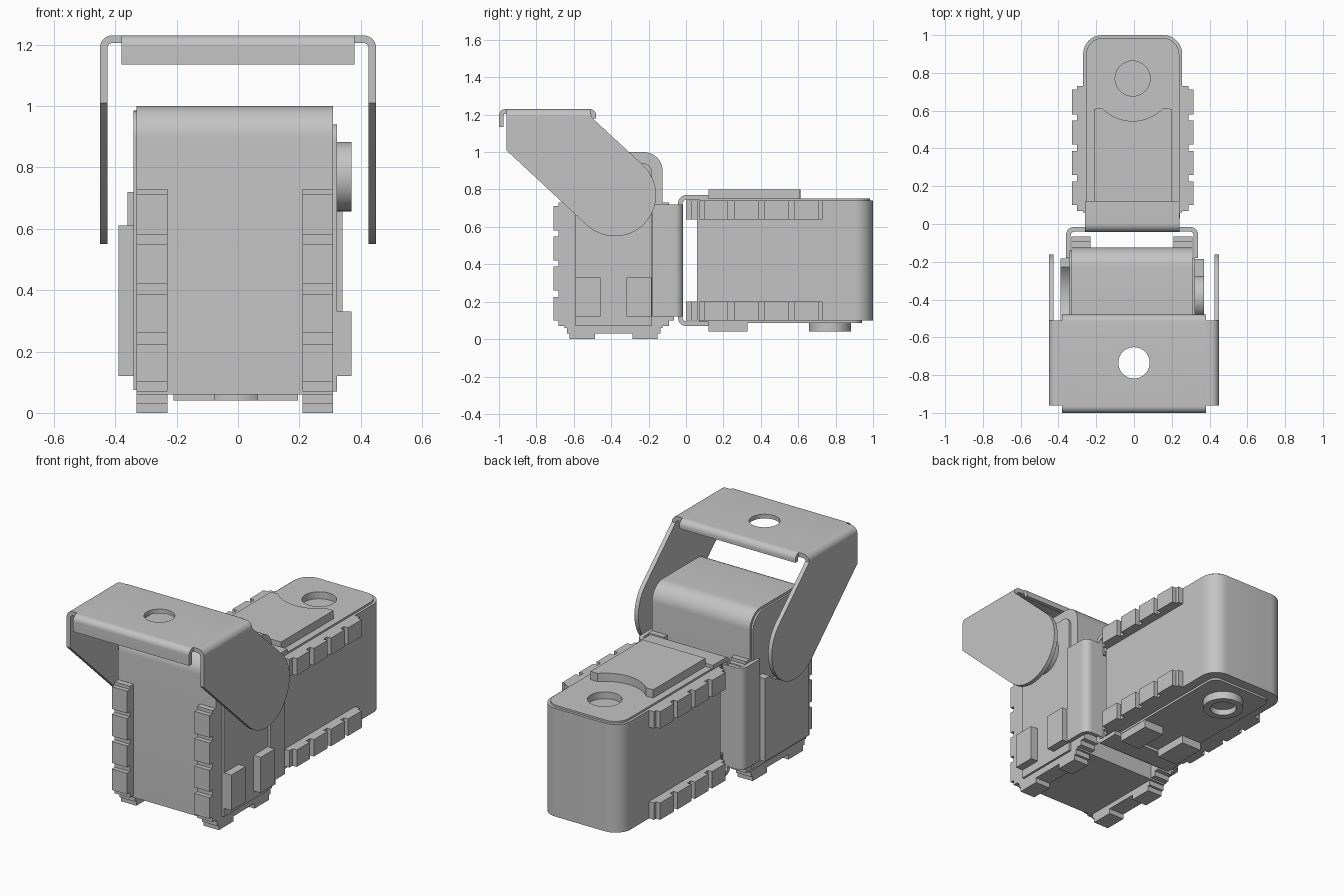
import bpy, bmesh
from math import sin, cos, radians, degrees, atan2, acos, hypot
from mathutils import Matrix

old = bpy.data.objects.get("Cube")
if old:
    bpy.data.objects.remove(old, do_unlink=True)

grey = bpy.data.materials.new("plain grey")
grey.use_nodes = True
COLOUR = (0.55, 0.55, 0.55, 1)
grey.diffuse_color = COLOUR
grey.node_tree.nodes["Principled BSDF"].inputs["Base Color"].default_value = COLOUR
parts = []


def frame(u, v, w, origin=(0, 0, 0)):
    """Matrix taking profile axes u, v and extrusion axis w into the world."""
    m = Matrix((u, v, w)).transposed().to_4x4()
    m.translation = origin
    return m


X, Y, Z = (1, 0, 0), (0, 1, 0), (0, 0, 1)


def arc(cu, cv, r, start, end, n=10):
    return [(cu + r * cos(radians(start + (end - start) * i / n)),
             cv + r * sin(radians(start + (end - start) * i / n))) for i in range(n + 1)]


def circle(cu, cv, r, n=40):
    return arc(cu, cv, r, 0, 360, n)[:-1]


def rect(u0, u1, v0, v1):
    return [(u0, v0), (u1, v0), (u1, v1), (u0, v1)]


def prisms(name, pieces, m):
    """One object from several extruded profiles: (points, start, end)."""
    bm = bmesh.new()
    for pts, a, b in pieces:
        face = bm.faces.new([bm.verts.new((u, v, a)) for u, v in pts])
        new = bmesh.ops.extrude_face_region(bm, geom=[face], use_keep_orig=True)["geom"]
        moved = [g for g in new if isinstance(g, bmesh.types.BMVert)]
        bmesh.ops.translate(bm, verts=moved, vec=(0, 0, b - a))
    bm.transform(m)
    bmesh.ops.recalc_face_normals(bm, faces=bm.faces[:])
    mesh = bpy.data.meshes.new(name)
    bm.to_mesh(mesh)
    bm.free()
    ob = bpy.data.objects.new(name, mesh)
    bpy.context.collection.objects.link(ob)
    mesh.materials.append(grey)
    parts.append(ob)
    return ob


def cut(ob, pts, a, b, m):
    """Cut an extruded profile out of a part."""
    tool = prisms("cutter", [(pts, a, b)], m)
    parts.remove(tool)
    tool.hide_render = True
    mod = ob.modifiers.new("hole", "BOOLEAN")
    mod.operation, mod.solver, mod.object = "DIFFERENCE", "EXACT", tool
    bpy.context.view_layer.objects.active = ob
    bpy.ops.object.modifier_apply(modifier=mod.name)
    bpy.data.objects.remove(tool, do_unlink=True)


def channel(u0, u1, back, tip0, tip1, t=0.025, r=0.045):
    """Bent sheet outline: flat back with two rounded bends and legs."""
    s = 1 if back > tip0 else -1
    c = back - s * r
    outer = arc(u0 + r, c, r, 180, 180 - s * 90) + arc(u1 - r, c, r, s * 90, 0)
    inner = arc(u1 - r, c, r - t, 0, s * 90) + arc(u0 + r, c, r - t, 180 - s * 90, 180)
    return [(u0, tip0)] + outer + [(u1, tip1), (u1 - t, tip1)] + inner + [(u0 + t, tip0)]


def rounded_end(half, bottom, top, r):
    return ([(-half, bottom), (half, bottom)] + arc(half - r, top - r, r, 0, 90)
            + arc(r - half, top - r, r, 90, 180))


def servo(tag, m):
    """Profiles are (thickness, length); extrusion runs across the width."""
    shaft = 0.77
    hole = circle(0, shaft, 0.093)
    body = prisms(tag + "_body", [(rounded_end(0.262, 0.06, 1.0, 0.1), -0.33, 0.31)], m)
    cut(body, hole, -0.4, -0.3, m)
    cap = prisms(tag + "_cap", [(rounded_end(0.247, 0.075, 0.985, 0.09), -0.341, -0.328)], m)
    cut(cap, hole, -0.4, -0.3, m)

    # raised cover with a concave end around the shaft hole
    cover = (rect(-0.205, 0.205, 0.12, 0.61)[:3] + arc(0, shaft, 0.225, -45, -135, 16)
             + [(-0.205, 0.61)])
    prisms(tag + "_cover", [(cover, -0.39, -0.335)], m)

    # horn side plate, connector blocks and output horn
    prisms(tag + "_side_plate", [(rounded_end(0.205, 0.07, 0.94, 0.05), 0.305, 0.323)], m)
    prisms(tag + "_connectors",
           [(rect(*sorted((s * 0.07, s * 0.203)), 0.12, 0.33), 0.315, 0.37) for s in (-1, 1)], m)
    horn = prisms(tag + "_horn", [(circle(0, shaft, 0.113), 0.315, 0.37)], m)
    cut(horn, circle(0, shaft, 0.073), 0.335, 0.4, m)

    # notched mounting rails along both long edges and across the base
    rails = []
    for a, b in ((-0.33, -0.23), (0.21, 0.31)):
        for s in (-1, 1):
            def side(t0, t1, z0, z1):
                rails.append((rect(*sorted((s * t0, s * t1)), z0, z1), a, b))
            side(0.25, 0.295, 0.07, 0.73)
            for i in range(4):
                side(0.28, 0.322, 0.1 + i * 0.16, 0.225 + i * 0.162)
            side(0.1, 0.235, 0.0, 0.04)
        rails.append((rect(-0.25, 0.25, 0.03, 0.075), a, b))
    prisms(tag + "_rails", rails, m)


# upright servo, and the same one lying down behind it
servo("front_servo", frame(Y, Z, X, (0, -0.387, 0)))
servo("rear_servo", frame((-1, 0, 0), Y, (0, 0, -1), (-0.007, 0, 0.41)))

# two channel brackets joined back to back
prisms("front_servo_bracket", [(channel(-0.36, 0.34, -0.015, -0.18, -0.18), 0.12, 0.72)],
       frame(X, Y, Z))
prisms("rear_servo_bracket", [(channel(0.07, 0.77, -0.043, 0.12, 0.12), -0.26, 0.24)],
       frame(Z, Y, X))

# tilting bracket: top plate with lips
side_view = frame(Y, Z, X)
plate = prisms("tilt_plate", [(channel(-1.0, -0.48, 1.23, 1.135, 1.18, r=0.035), -0.38, 0.38)],
               side_view)
cut(plate, circle(0, -0.735, 0.083), 1.1, 1.3, frame(X, Y, Z))

# arm outline: tangent lines from the plate corners onto the pivot disc
PY, PZ, PR = -0.38, 0.77, 0.22


def tangent(y, z, sign):
    return degrees(atan2(z - PZ, y - PY) + sign * acos(PR / hypot(y - PY, z - PZ)))


low, high = (-0.96, 1.01), (-0.51, 1.19)
arm = ([(-0.96, 1.19), low]
       + arc(PY, PZ, PR, tangent(*low, 1), tangent(*high, -1) + 360, 28) + [high])

for label, s in (("left", 1), ("right", -1)):
    ob = prisms(label + "_tilt_arm", [(arm, s * 0.425, s * 0.45)], side_view)
    cut(ob, circle(PY, PZ, 0.083), s * 0.4, s * 0.5, side_view)
    # rounded bend between plate and arm
    bend = ([(0.38, 1.23)] + arc(0.41, 1.19, 0.04, 90, 0)
            + arc(0.41, 1.19, 0.015, 0, 90) + [(0.38, 1.205)])
    prisms(label + "_tilt_bend", [([(s * u, v) for u, v in bend], -0.96, -0.51)],
           frame(X, Z, Y))

# smooth curves, sharp edges
bpy.ops.object.select_all(action="DESELECT")
for ob in parts:
    ob.select_set(True)
bpy.context.view_layer.objects.active = parts[0]
bpy.ops.object.shade_smooth_by_angle(angle=radians(30))
